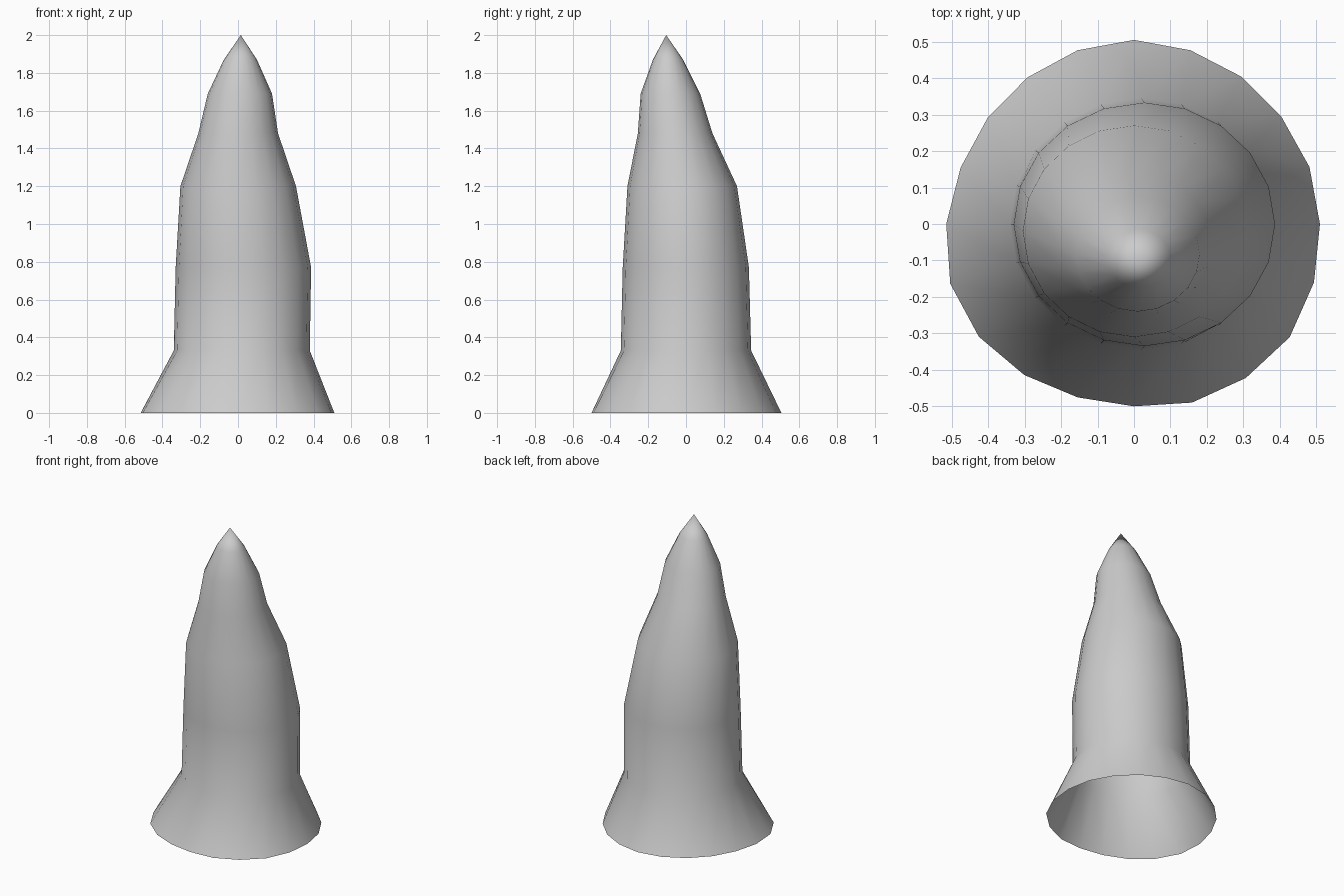
import bpy, bmesh
from math import cos, sin, pi

if "Cube" in bpy.data.objects:
    bpy.data.objects.remove(bpy.data.objects["Cube"])

SIDES = 20
# Slightly uneven foot radius, one value per side
foot = [.51, .506, .5, .5, .501, .505, .501, .497, .496, .5,
        .515, .53, .526, .512, .5, .5, .515, .522, .528, .519]
# Cross-sections: height, x min, x max, y min, y max
rings = [(.33, -.34, .38, -.345, .345),
         (.77, -.33, .387, -.335, .333),
         (1.2, -.305, .307, -.31, .27),
         (1.48, -.21, .212, -.255, .14),
         (1.69, -.16, .18, -.24, .075),
         (1.87, -.075, .1, -.175, -.015)]
tip = (.015, -.105, 2.0)

# Leaning rock spike, open underneath
bm = bmesh.new()
angles = [2 * pi * i / SIDES for i in range(SIDES)]
loops = [[bm.verts.new((r * cos(a), r * sin(a), 0)) for r, a in zip(foot, angles)]]
for z, x0, x1, y0, y1 in rings:
    loops.append([bm.verts.new(((x0 + x1) / 2 + (x1 - x0) / 2 * cos(a),
                                (y0 + y1) / 2 + (y1 - y0) / 2 * sin(a), z))
                  for a in angles])
for low, high in zip(loops, loops[1:]):
    for i in range(SIDES):
        j = (i + 1) % SIDES
        bm.faces.new((low[i], low[j], high[j], high[i]))

# Pointed tip
apex = bm.verts.new(tip)
for i in range(SIDES):
    bm.faces.new((loops[-1][i], loops[-1][(i + 1) % SIDES], apex))
for f in bm.faces:
    f.smooth = True

mesh = bpy.data.meshes.new("stalagmite")
bm.to_mesh(mesh)
bm.free()
bpy.context.collection.objects.link(bpy.data.objects.new("stalagmite", mesh))
